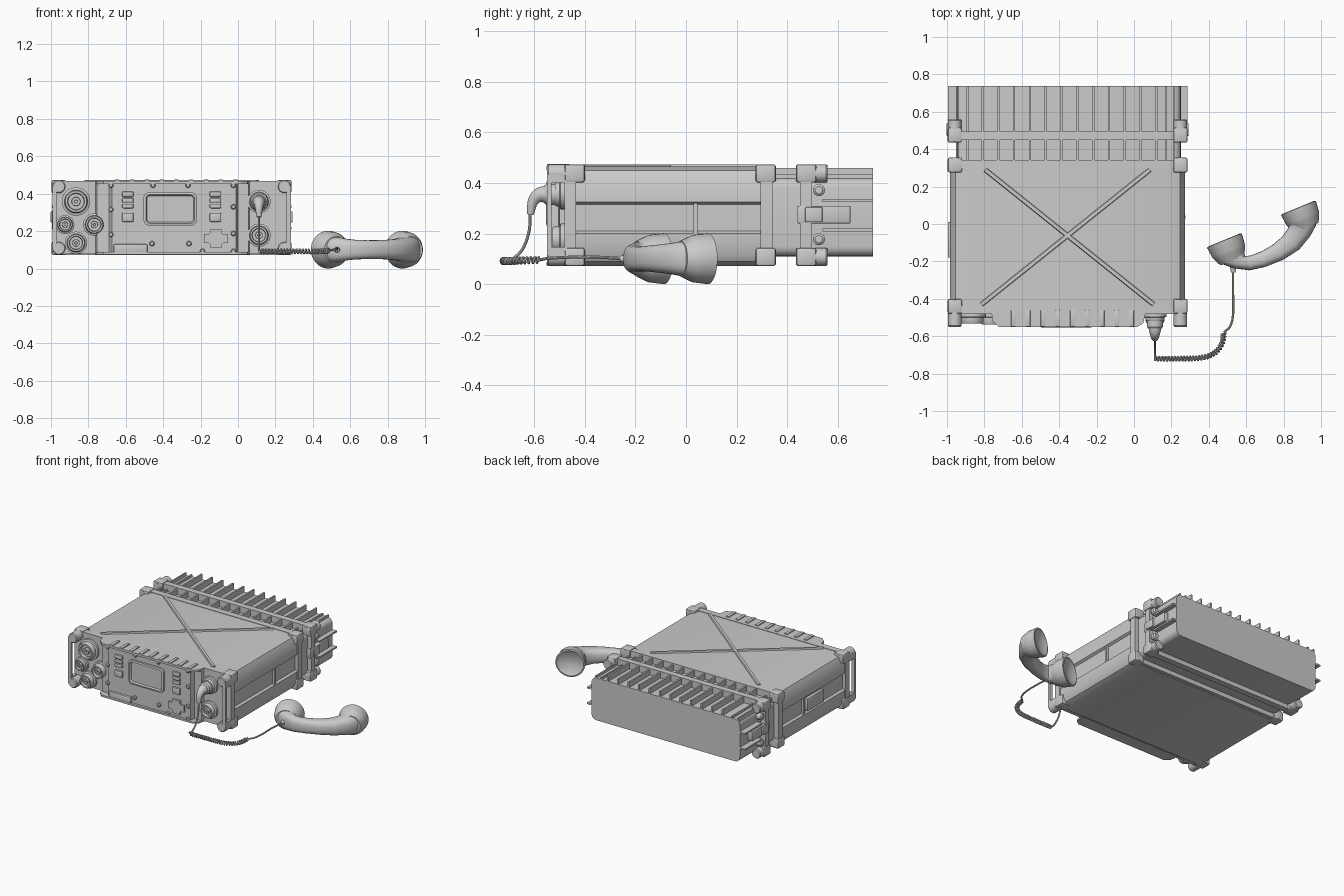
import bpy, bmesh, math
from mathutils import Vector

if "Cube" in bpy.data.objects:
    bpy.data.objects.remove(bpy.data.objects["Cube"])

CX = -0.355  # centre line of the radio


def finish(name, bm):
    bmesh.ops.recalc_face_normals(bm, faces=bm.faces)
    me = bpy.data.meshes.new(name)
    bm.to_mesh(me)
    bm.free()
    ob = bpy.data.objects.new(name, me)
    bpy.context.collection.objects.link(ob)
    return ob


def loft(name, rings, caps=True):
    bm = bmesh.new()
    rs = [[bm.verts.new(p) for p in r] for r in rings]
    n = len(rs[0])
    for a, b in zip(rs, rs[1:]):
        for i in range(n):
            bm.faces.new((a[i], a[(i + 1) % n], b[(i + 1) % n], b[i]))
    if caps:
        bm.faces.new(rs[0])
        bm.faces.new(rs[-1])
    return finish(name, bm)


def box(name, x0, x1, y0, y1, z0, z1, bev=0.0):
    bm = bmesh.new()
    bmesh.ops.create_cube(bm, size=1)
    for v in bm.verts:
        v.co = ((x0 + x1) / 2 + v.co.x * (x1 - x0), (y0 + y1) / 2 + v.co.y * (y1 - y0),
                (z0 + z1) / 2 + v.co.z * (z1 - z0))
    if bev:
        bmesh.ops.bevel(bm, geom=bm.edges[:], offset=bev, segments=2, profile=0.5, affect='EDGES')
    return finish(name, bm)


def pair(name, d0, d1, *rest):
    # same box on both sides, d = distance from the radio centre line
    box(name + "_right", CX + d0, CX + d1, *rest)
    box(name + "_left", CX - d1, CX - d0, *rest)


def rrect(x0, x1, z0, z1, r, seg=5):
    pts = []
    for cx, cz, a0 in ((x1 - r, z1 - r, 0), (x0 + r, z1 - r, 90), (x0 + r, z0 + r, 180), (x1 - r, z0 + r, 270)):
        for i in range(seg + 1):
            a = math.radians(a0 + 90 * i / seg)
            pts.append((cx + r * math.cos(a), cz + r * math.sin(a)))
    return pts


def prism(name, pts, y0, y1):
    return loft(name, [[(x, y, z) for x, z in pts] for y in (y0, y1)])


def lathe(name, prof, origin, axis=(0, -1, 0), seg=32):
    q = Vector((0, 0, 1)).rotation_difference(Vector(axis).normalized())
    rings = []
    for r, t in prof:
        rings.append([Vector(origin) + q @ Vector((r * math.cos(2 * math.pi * i / seg),
                      r * math.sin(2 * math.pi * i / seg), t)) for i in range(seg)])
    return loft(name, rings)


def spline(pts, n=12):
    pts = [Vector(p) for p in pts]
    P = [2 * pts[0] - pts[1]] + pts + [2 * pts[-1] - pts[-2]]
    out = []
    for a, b, c, d in zip(P, P[1:], P[2:], P[3:]):
        for i in range(n):
            t = i / n
            out.append(0.5 * (2 * b + (c - a) * t + (2 * a - 5 * b + 4 * c - d) * t * t
                              + (3 * b - a - 3 * c + d) * t ** 3))
    return out + [pts[-1]]


def tube(name, pts, r, res=2):
    cu = bpy.data.curves.new(name, 'CURVE')
    cu.dimensions = '3D'
    cu.bevel_depth, cu.bevel_resolution, cu.use_fill_caps = r, res, True
    s = cu.splines.new('POLY')
    s.points.add(len(pts) - 1)
    for p, v in zip(s.points, pts):
        p.co = (*v, 1)
    ob = bpy.data.objects.new(name, cu)
    bpy.context.collection.objects.link(ob)
    bpy.ops.object.select_all(action='DESELECT')
    ob.select_set(True)
    bpy.context.view_layer.objects.active = ob
    bpy.ops.object.convert(target='MESH')


# Main case with chamfered corners and side channels
half = [(0.54, 0.465), (0.60, 0.45), (0.628, 0.40), (0.628, 0.325), (0.612, 0.315), (0.612, 0.21),
        (0.628, 0.20), (0.628, 0.12), (0.61, 0.09), (0.57, 0.073)]
prism("main_case", [(CX + x, z) for x, z in half] + [(CX - x, z) for x, z in reversed(half)], -0.45, 0.32)
pair("side_rib", 0.60, 0.63, 0.03, 0.045, 0.2, 0.32)
box("side_plate", -0.995, -0.97, -0.18, 0.01, 0.22, 0.31, 0.004)

# Crossed stiffening ridges on the lid
for k, s in enumerate((1, -1)):
    a, b = Vector((CX - s * 0.44, 0.29, 0)), Vector((CX + s * 0.46, -0.43, 0))
    n = (b - a).normalized().cross(Vector((0, 0, 1)))
    loft("lid_ridge_%d" % k, [[p + n * w + Vector((0, 0, z)) for w, z in
         ((-0.016, 0.455), (-0.009, 0.474), (0.009, 0.474), (0.016, 0.455))] for p in (a, b)])

# Frames round the case, and their corner bumpers
for name, y0, y1, c0, c1, r in (("front_frame", -0.48, -0.435, -0.55, -0.40, 0.036),
                                ("middle_frame", 0.295, 0.342, 0.275, 0.355, 0.034),
                                ("rear_frame", 0.45, 0.495, 0.435, 0.56, 0.036)):
    prism(name, rrect(CX - 0.635, CX + 0.635, 0.078, 0.468, 0.035), y0, y1)
    for sx in (-1, 1):
        for z in (0.108, 0.438):
            x = CX + sx * 0.603
            d = c1 - c0
            lathe(name + "_bumper", [(r * 0.85, 0), (r, 0.006), (r, d - 0.006), (r * 0.85, d)], (x, c1, z), seg=20)
            box(name + "_corner_block", x - 0.038, x + 0.038, c0 + 0.07 if c0 < 0 else c0, c0 + 0.15 if c0 < 0 else c0 + 0.08,
                z - 0.036, z + 0.036, 0.01)
pair("front_guard_bar", 0.615, 0.638, -0.55, -0.532, 0.1, 0.44)
pair("front_guard_end_top", 0.615, 0.638, -0.55, -0.47, 0.40, 0.44)
pair("front_guard_end_bottom", 0.615, 0.638, -0.55, -0.47, 0.105, 0.148)

# Battery pack with cooling fins
prism("battery", rrect(CX - 0.598, CX + 0.605, 0.11, 0.42, 0.04), 0.32, 0.738)
for i in range(12):
    x = -0.81 + i * 0.0845
    box("cooling_fin", x - 0.006, x + 0.006, 0.34, 0.738, 0.41, 0.46)
for x in (-0.94, -0.89, 0.17, 0.215):
    box("edge_fin", x - 0.005, x + 0.005, 0.34, 0.738, 0.38, 0.435)
for z in (0.215, 0.33):
    pair("side_fin", 0.58, 0.64, 0.54, 0.738, z - 0.006, z + 0.006)
# Side latches and screws
pair("latch_plate", 0.60, 0.637, 0.44, 0.65, 0.24, 0.31, 0.005)
pair("latch_lever", 0.62, 0.647, 0.47, 0.54, 0.245, 0.305, 0.006)
for s in (-1, 1):
    for z in (0.178, 0.372):
        lathe("side_screw", [(0.024, 0), (0.024, 0.035), (0.015, 0.042)], (CX + s * 0.595, 0.525, z), (s, 0, 0), 16)

# Raised control panel with ribbed top edge
prof = [(-0.765, -0.47), (-0.755, -0.50), (-0.69, -0.503), (-0.675, -0.535), (-0.01, -0.535), (0.0, -0.503), (0.055, -0.50), (0.065, -0.47)]
loft("control_panel", [[(x, y, z) for x, y in prof] for z in (0.085, 0.462)])
lip = [(-0.765, -0.46), (-0.755, -0.52), (-0.72, -0.552), (0.015, -0.552), (0.05, -0.53), (0.065, -0.46)]
for z0, z1 in ((0.452, 0.468), (0.075, 0.088)):
    loft("panel_lip", [[(x, y, z) for x, y in lip] for z in (z0, z1)])
for i in range(9):
    x = -0.645 + i * 0.079
    box("panel_top_rib", x - 0.012, x + 0.012, -0.55, -0.46, 0.455, 0.475, 0.003)
box("panel_tab", -0.665, -0.485, -0.55, -0.5, 0.078, 0.13, 0.006)

# Screen with raised surround
surround = [((0, 0.03), -0.53), ((0, 0.03), -0.55), ((0.012, 0.022), -0.553), ((0.018, 0.018), -0.541)]
loft("screen_surround", [[(x, y, z) for x, z in rrect(-0.505 + o[0], -0.22 - o[0], 0.23 + o[0], 0.407 - o[0], o[1])]
                         for o, y in surround])

# Keys and direction pad
for x0 in (-0.62, -0.152):
    for z0, z1 in ((0.382, 0.412), (0.352, 0.376), (0.322, 0.346), (0.25, 0.298)):
        box("key", x0, x0 + 0.062, -0.549, -0.53, z0, z1, 0.007)
a, b, c, d = 0.064, 0.03, 0.05, 0.024
q = [(a, d), (b + 0.008, d), (b, d + 0.008), (b, c)]
cross = q + [(-x, z) for x, z in reversed(q)] + [(-x, -z) for x, z in q] + [(x, -z) for x, z in reversed(q)]
prism("direction_pad", [(-0.118 + x, 0.16 + z) for x, z in cross], -0.53, -0.55)

# Panel screws
for x, z in ((-0.68, 0.445), (-0.68, 0.315), (-0.68, 0.182), (-0.455, 0.445), (-0.267, 0.445), (-0.025, 0.445),
             (-0.025, 0.33), (-0.025, 0.187), (-0.19, 0.092), (-0.025, 0.092), (-0.46, 0.133), (-0.262, 0.133)):
    lathe("panel_screw", [(0.014, 0), (0.014, 0.045), (0.009, 0.05)], (x, -0.5, z), seg=12)

# Sockets and knobs: flange, barrel, recess and centre pin
for name, x, z, r, h in (("antenna_socket", -0.866, 0.358, 0.076, 0.055), ("small_socket", -0.925, 0.235, 0.05, 0.04),
                         ("volume_knob", -0.768, 0.235, 0.06, 0.06), ("mode_knob", -0.866, 0.137, 0.06, 0.055),
                         ("handset_socket", 0.112, 0.358, 0.062, 0.04), ("data_socket", 0.112, 0.178, 0.062, 0.05)):
    pr = [(r, 0), (r, 0.018), (r * .82, 0.022), (r * .82, h * .8), (r * .75, h), (r * .6, h), (r * .56, h * .6),
          (r * .32, h * .6), (r * .3, h * .95), (r * .12, h * .95), (r * .1, h * .75)]
    lathe(name, pr, (x, -0.478, z))

# Handset plug bending downwards
lathe("plug_collar", [(0.042, 0), (0.042, 0.05), (0.035, 0.06)], (0.112, -0.50, 0.355), seg=24)
elbow = spline([(0.112, -0.54, 0.355), (0.112, -0.58, 0.352), (0.112, -0.605, 0.325), (0.112, -0.615, 0.275)], 6)
rings = []
for i, p in enumerate(elbow):
    t = (elbow[min(i + 1, len(elbow) - 1)] - elbow[max(i - 1, 0)]).normalized()
    n, r = t.cross(Vector((1, 0, 0))), 0.037 - 0.024 * i / (len(elbow) - 1)
    rings.append([p + r * (Vector((math.cos(k * math.pi / 10), 0, 0)) + n * math.sin(k * math.pi / 10)) for k in range(20)])
loft("plug_elbow", rings)

# Cord: lead, coil, lead
tube("cord_lead", spline([(0.112, -0.615, 0.285), (0.112, -0.62, 0.21), (0.112, -0.645, 0.14),
                          (0.112, -0.685, 0.1), (0.112, -0.72, 0.092)]), 0.006)
path = spline([(0.112, -0.72, 0.092), (0.24, -0.72, 0.092), (0.36, -0.715, 0.092), (0.43, -0.69, 0.092),
               (0.47, -0.64, 0.094), (0.48, -0.58, 0.096)], 80)
coil, length = [], 0.0
for p0, p1 in zip(path, path[1:]):
    t = (p1 - p0).normalized()
    length += (p1 - p0).length
    ang = 2 * math.pi * length / 0.0165
    side = t.cross(Vector((0, 0, 1)))
    coil.append(p0 + 0.011 * (side * math.cos(ang) + Vector((0, 0, 1)) * math.sin(ang)))
tube("cord_coil", coil, 0.0055, 1)
tube("handset_lead", spline([(0.48, -0.58, 0.096), (0.515, -0.545, 0.102), (0.53, -0.48, 0.106),
                             (0.53, -0.38, 0.108), (0.53, -0.22, 0.1)]), 0.006)
lathe("cord_grommet", [(0.012, 0), (0.018, 0.04)], (0.53, -0.26, 0.1), (0, 1, 0), 12)

# Handset cups, with dished faces
axis = Vector((-0.38, 0.925, 0)).normalized()
for name, x, y in (("mouth_cup", 0.483, -0.088), ("ear_cup", 0.879, 0.086)):
    lathe(name, [(0.07, -0.115), (0.088, -0.075), (0.094, -0.06), (0.101, 0), (0.092, 0.003), (0.06, -0.014), (0.01, -0.022)],
          (x, y, 0.101), axis, 36)

# Handset grip lofted between outer and inner edge points, with half-height
grip = [(0.435, -0.175, 0.585, -0.115, 0.075), (0.468, -0.213, 0.586, -0.155, 0.068), (0.53, -0.236, 0.595, -0.172, 0.06),
        (0.617, -0.248, 0.625, -0.168, 0.053), (0.70, -0.23, 0.68, -0.147, 0.05), (0.80, -0.19, 0.74, -0.112, 0.051),
        (0.885, -0.135, 0.79, -0.07, 0.056), (0.942, -0.065, 0.816, -0.035, 0.063), (0.972, -0.01, 0.825, -0.018, 0.07),
        (0.983, 0.05, 0.825, -0.005, 0.078)]
rings = []
for ox, oy, ix, iy, h in grip:
    o, e = Vector((ox, oy, 0.101)), Vector((ix, iy, 0.101))
    m, w = (o + e) / 2, (o - e) / 2
    ring = []
    for k in range(24):
        c, s = math.cos(k * math.pi / 12), math.sin(k * math.pi / 12)
        ring.append(m + w * math.copysign(abs(c) ** 0.75, c) + Vector((0, 0, h * math.copysign(abs(s) ** 0.75, s))))
    rings.append(ring)
loft("handset_grip", rings)

# Smooth shading with sharp creases kept
bpy.ops.object.select_all(action='SELECT')
bpy.context.view_layer.objects.active = bpy.data.objects["handset_grip"]
bpy.ops.object.shade_smooth_by_angle(angle=math.radians(32))
